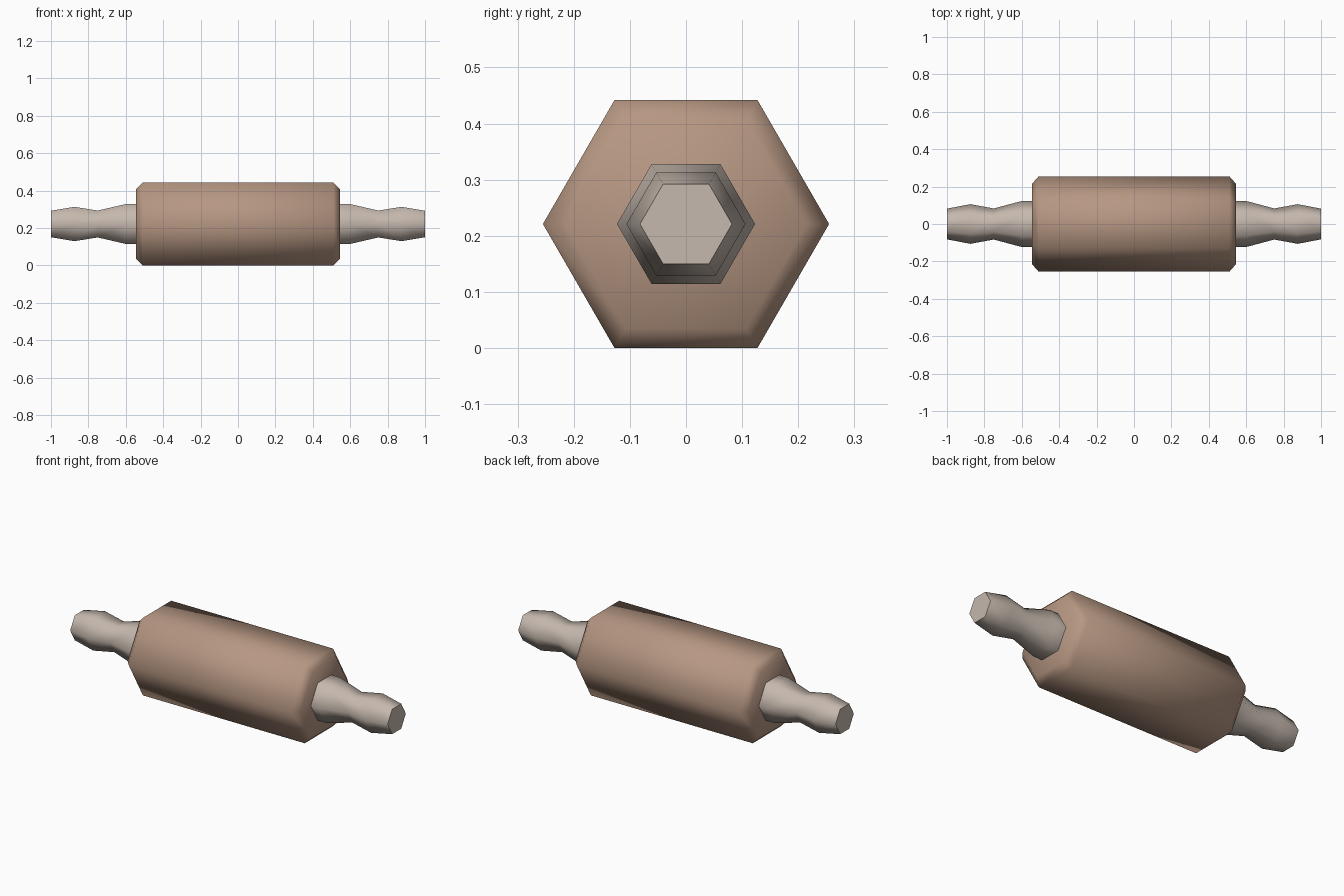
import bpy, bmesh, math

if "Cube" in bpy.data.objects:
    bpy.data.objects.remove(bpy.data.objects["Cube"], do_unlink=True)

SIDES = 6
AXIS_Z = 0.221


def make_material(name, color):
    mat = bpy.data.materials.new(name)
    mat.use_nodes = True
    mat.diffuse_color = color
    mat.node_tree.nodes["Principled BSDF"].inputs["Base Color"].default_value = color
    return mat


def lathe(name, profile, mat):
    """Six-sided turned part along x from (x, radius) pairs, capped at both ends."""
    bm = bmesh.new()
    rings = []
    for x, r in profile:
        angles = [math.tau * i / SIDES for i in range(SIDES)]
        rings.append([bm.verts.new((x, r * math.cos(a), r * math.sin(a))) for a in angles])
    for a, b in zip(rings, rings[1:]):
        for i in range(SIDES):
            j = (i + 1) % SIDES
            bm.faces.new((a[i], a[j], b[j], b[i]))
    bm.faces.new(rings[0])
    bm.faces.new(rings[-1])
    bmesh.ops.recalc_face_normals(bm, faces=bm.faces[:])
    for f in bm.faces:
        f.smooth = True
    mesh = bpy.data.meshes.new(name)
    bm.to_mesh(mesh)
    bm.free()
    mesh.materials.append(mat)
    obj = bpy.data.objects.new(name, mesh)
    obj.location.z = AXIS_Z
    bpy.context.collection.objects.link(obj)
    return obj


wood = make_material("brown wood", (0.47, 0.31, 0.225, 1))
pale_wood = make_material("pale wood", (0.56, 0.48, 0.42, 1))

# Roller with chamfered ends, fully smooth
lathe("roller", [(-0.545, 0.215), (-0.51, 0.255), (0.51, 0.255), (0.545, 0.215)], wood)

# Turned handles, smooth with a crisp end cap
handle_profile = [(0.53, 0.123), (0.6, 0.123), (0.75, 0.083), (0.875, 0.106), (1.0, 0.082)]
for side, name in ((1, "left_handle"), (-1, "right_handle")):
    handle = lathe(name, [(side * x, r) for x, r in handle_profile], pale_wood)
    bpy.ops.object.select_all(action="DESELECT")
    handle.select_set(True)
    bpy.context.view_layer.objects.active = handle
    bpy.ops.object.shade_smooth_by_angle(angle=math.radians(65))
